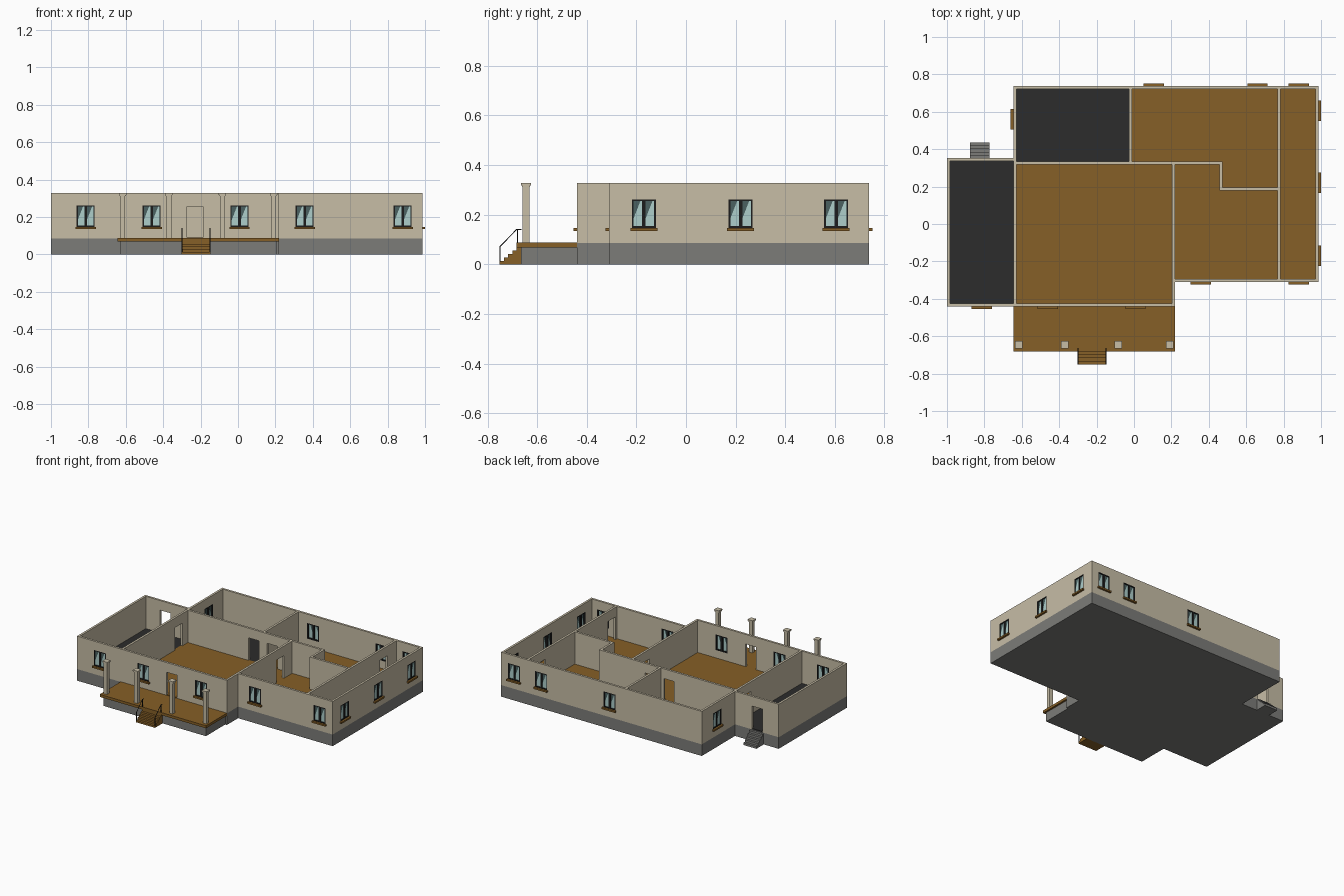
import bpy, bmesh
from math import radians
from mathutils import Vector

if "Cube" in bpy.data.objects:
    bpy.data.objects.remove(bpy.data.objects["Cube"])


def material(name, r, g, b):
    m = bpy.data.materials.new(name)
    m.use_nodes = True
    m.diffuse_color = (r, g, b, 1)
    m.node_tree.nodes["Principled BSDF"].inputs["Base Color"].default_value = (r, g, b, 1)
    return m


PLASTER = material("beige_plaster", 0.57, 0.51, 0.38)
STONE = material("grey_stone", 0.20, 0.20, 0.19)
WOOD = material("brown_wood", 0.24, 0.115, 0.02)
TILE = material("dark_tile", 0.025, 0.025, 0.025)
FRAME = material("black_frame", 0.012, 0.012, 0.012)
GLASS = material("pale_glass", 0.42, 0.62, 0.60)
SHADE = material("deep_glass", 0.07, 0.12, 0.12)

BASE, FLOOR, TOP = 0.085, 0.09, 0.327
T = 0.016                      # wall thickness
WIN_W, WIN_LOW, WIN_HIGH = 0.097, 0.147, 0.262
DOOR_W, DOOR_HIGH = 0.085, 0.256


def add_box(bm, x0, x1, y0, y1, z0, z1, index=0):
    geo = bmesh.ops.create_cube(bm, size=1)
    for v in geo["verts"]:
        v.co = Vector(((x0 + x1) / 2 + v.co.x * (x1 - x0),
                       (y0 + y1) / 2 + v.co.y * (y1 - y0),
                       (z0 + z1) / 2 + v.co.z * (z1 - z0)))
        for f in v.link_faces:
            f.material_index = index


def finish(name, bm, *mats):
    me = bpy.data.meshes.new(name)
    bm.to_mesh(me)
    bm.free()
    for m in mats:
        me.materials.append(m)
    ob = bpy.data.objects.new(name, me)
    bpy.context.collection.objects.link(ob)
    return ob


def boxes(name, mat, *items):
    bm = bmesh.new()
    for b in items:
        add_box(bm, *b)
    return finish(name, bm, mat)


# Window: frame, two panes with a diagonal reflection, outer sill
def window_mesh():
    bm = bmesh.new()
    h, d, bar = WIN_W / 2, T / 2, 0.007
    for x0, x1 in ((-h, -h + bar), (-bar, bar), (h - bar, h)):
        add_box(bm, x0, x1, -d, d, WIN_LOW, WIN_HIGH)
    for z0 in (WIN_LOW, WIN_HIGH - bar):
        add_box(bm, -h, h, -d, d, z0, z0 + bar)
    add_box(bm, -h - 0.006, h + 0.006, -d - 0.014, -d, WIN_LOW - 0.012, WIN_LOW, 1)
    for l, r in ((-h + bar, -bar), (bar, h - bar)):
        b, t = WIN_LOW + bar, WIN_HIGH - bar
        left, top = b + (t - b) * 0.3, l + (r - l) * 0.8
        for pts, index in ((((l, left), (top, t), (l, t)), 3),
                           (((l, b), (r, b), (r, t), (top, t), (l, left)), 2)):
            f = bm.faces.new([bm.verts.new((x, -0.003, z)) for x, z in pts])
            f.material_index = index
    return finish("window", bm, FRAME, WOOD, GLASS, SHADE)


first_window = window_mesh()
window_data = first_window.data
bpy.data.objects.remove(first_window)


# Wall along x or y at a centre line, with windows and doorways cut out
def wall(name, axis, c, start, end, windows=(), doors=(), facing=0):
    holes = [(p, WIN_W, WIN_LOW, WIN_HIGH) for p in windows]
    holes += [(p, DOOR_W, BASE, DOOR_HIGH) for p in doors]
    spans, at = [], start
    for p, w, low, high in sorted(holes):
        spans += [(at, p - w / 2, BASE, TOP), (p - w / 2, p + w / 2, high, TOP)]
        if low > BASE:
            spans.append((p - w / 2, p + w / 2, BASE, low))
        at = p + w / 2
    spans.append((at, end, BASE, TOP))
    h = T / 2
    if axis == "x":
        items = [(a, b, c - h, c + h, z0, z1) for a, b, z0, z1 in spans]
    else:
        items = [(c - h, c + h, a, b, z0, z1) for a, b, z0, z1 in spans]
    boxes(name, PLASTER, *items)
    for p in windows:
        ob = bpy.data.objects.new(name + "_window", window_data)
        ob.location = (p, c, 0) if axis == "x" else (c, p, 0)
        ob.rotation_euler.z = radians(facing)
        bpy.context.collection.objects.link(ob)


# Main lines of the plan (outer faces)
LEFT, MID, STEP, RIGHT = -1.0, -0.645, 0.218, 0.986
BACK, WING_BACK, FRONT, WING_FRONT = 0.738, 0.352, -0.44, -0.31
H = T / 2

# Plinth
outline = [(LEFT, FRONT), (STEP, FRONT), (STEP, WING_FRONT), (RIGHT, WING_FRONT),
           (RIGHT, BACK), (MID, BACK), (MID, WING_BACK), (LEFT, WING_BACK)]
bm = bmesh.new()
face = bm.faces.new([bm.verts.new((x, y, 0)) for x, y in outline])
up = bmesh.ops.extrude_face_region(bm, geom=[face])
bmesh.ops.translate(bm, vec=(0, 0, BASE), verts=[v for v in up["geom"] if isinstance(v, bmesh.types.BMVert)])
bmesh.ops.recalc_face_normals(bm, faces=bm.faces)
finish("plinth", bm, STONE)

# Floors
E = 0.004
boxes("wood_floor", WOOD,
      (MID + E, STEP - H, FRONT + E, 0.325, BASE, FLOOR),
      (STEP - H, RIGHT - E, WING_FRONT + E, 0.325, BASE, FLOOR),
      (-0.02, RIGHT - E, 0.325, BACK - E, BASE, FLOOR))
boxes("tile_floor", TILE,
      (LEFT + E, MID + E, FRONT + E, WING_BACK - E, BASE, FLOOR),
      (MID + E, -0.02, 0.325, BACK - E, BASE, FLOOR))

# Outer walls
wall("front_wall", "x", FRONT + H, LEFT, STEP, (-0.815, -0.462, 0.008), (-0.23,))
wall("right_wing_front_wall", "x", WING_FRONT + H, STEP - T, RIGHT, (0.356, 0.88))
wall("right_wall", "y", RIGHT - H, WING_FRONT, BACK, (-0.17, 0.22, 0.605), facing=90)
wall("back_wall", "x", BACK - H, MID, RIGHT, (0.105, 0.66, 0.88), facing=180)
wall("left_room_wall", "y", MID + H, WING_BACK - T, BACK, (0.56,), facing=270)
wall("left_wing_back_wall", "x", WING_BACK - H, LEFT, MID + T, (), (-0.825,))
wall("left_wing_side_wall", "y", LEFT + H, FRONT, WING_BACK)

# Inner walls
wall("hall_left_wall", "y", MID + H, FRONT, WING_BACK - T, (), (0.21,))
wall("hall_right_wall", "y", STEP - H, FRONT, 0.333, (), (0.18,))
wall("hall_back_wall", "x", 0.325, MID, 0.473, (), (-0.095, 0.058))
wall("back_room_divider", "y", -0.02, 0.325, BACK)
wall("nook_side_wall", "y", 0.465, 0.18, 0.333)
wall("nook_back_wall", "x", 0.187, 0.457, 0.775)
wall("right_corridor_wall", "y", 0.775, WING_FRONT, BACK, (), (-0.235, 0.575))

# Porch with columns
boxes("porch_base", STONE, (-0.627, 0.205, -0.665, FRONT, 0, 0.068))
boxes("porch_deck", WOOD, (MID, STEP, -0.683, FRONT, 0.068, 0.087))
for x in (-0.617, -0.37, -0.083, 0.19):
    y = -0.645
    parts = [(x - r, x + r, y - r, y + r, z0, z1) for r, z0, z1 in
             ((0.014, 0.087, 0.313), (0.017, 0.311, 0.318), (0.02, 0.318, TOP))]
    boxes("porch_column", PLASTER, *parts)


# Steps rising toward the building
def steps(name, mat, x0, x1, y_low, y_high, top, count):
    run, rise = (y_high - y_low) / count, top / count
    items = []
    for i in range(count):
        a, b = sorted((y_low + run * i, y_low + run * (i + 1)))
        items.append((x0, x1, a, b, 0, rise * (i + 1)))
    boxes(name, mat, *items)


steps("front_steps", WOOD, -0.302, -0.148, -0.752, -0.665, 0.07, 5)
steps("back_steps", STONE, -0.878, -0.772, 0.437, WING_BACK, 0.08, 5)

# Handrails beside the front steps
for x in (-0.3, -0.15):
    cu = bpy.data.curves.new("handrail", "CURVE")
    cu.dimensions = "3D"
    cu.bevel_depth = 0.0025
    cu.bevel_resolution = 1
    cu.use_fill_caps = True
    for path in (((-0.749, 0.01), (-0.749, 0.073), (-0.683, 0.14), (-0.664, 0.14)),
                 ((-0.68, 0.08), (-0.68, 0.14))):
        sp = cu.splines.new("POLY")
        sp.points.add(len(path) - 1)
        for pt, (y, z) in zip(sp.points, path):
            pt.co = (x, y, z, 1)
    cu.materials.append(FRAME)
    bpy.context.collection.objects.link(bpy.data.objects.new("handrail", cu))
